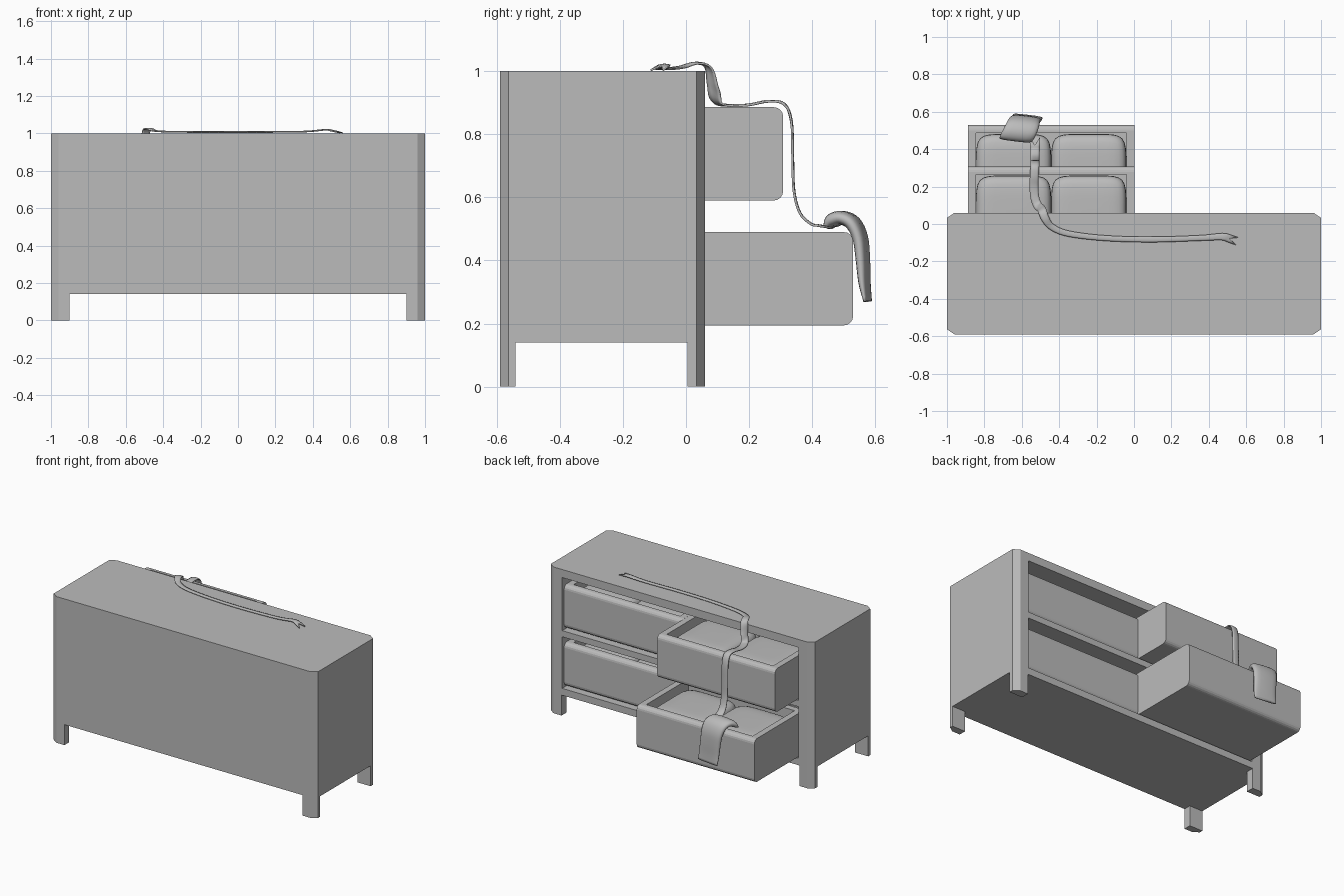
import bpy, bmesh, math
from mathutils import Vector

if "Cube" in bpy.data.objects:
    bpy.data.objects.remove(bpy.data.objects["Cube"])

grey = bpy.data.materials.new("plain grey")
grey.diffuse_color = (0.5, 0.5, 0.5, 1)
grey.use_nodes = True
grey.node_tree.nodes["Principled BSDF"].inputs["Base Color"].default_value = grey.diffuse_color


def make(name, verts, faces, smooth=False):
    mesh = bpy.data.meshes.new(name)
    mesh.from_pydata([tuple(v) for v in verts], [], faces)
    bm = bmesh.new()
    bm.from_mesh(mesh)
    bmesh.ops.recalc_face_normals(bm, faces=bm.faces)
    bm.to_mesh(mesh)
    bm.free()
    mesh.materials.append(grey)
    for p in mesh.polygons:
        p.use_smooth = smooth
    ob = bpy.data.objects.new(name, mesh)
    bpy.context.collection.objects.link(ob)
    return ob


def prism(name, outline, lo, hi, place):
    """Extrude a closed outline; place(a, b, h) returns the 3D point."""
    n = len(outline)
    verts = [place(a, b, h) for h in (lo, hi) for a, b in outline]
    faces = [list(range(n)), list(range(n, 2 * n))]
    faces += [[i, (i + 1) % n, n + (i + 1) % n, n + i] for i in range(n)]
    return make(name, verts, faces)


def cut(target, x0, x1, y0, y1, z0, z1):
    box = prism(target.name + "_cutter", [(x0, y0), (x1, y0), (x1, y1), (x0, y1)],
                z0, z1, lambda a, b, h: (a, b, h))
    box.hide_render = True
    box.hide_viewport = True
    box.display_type = 'WIRE'
    mod = target.modifiers.new("cut", 'BOOLEAN')
    mod.object = box
    mod.operation = 'DIFFERENCE'
    mod.solver = 'EXACT'


def smooth_path(points, steps):
    """Catmull-Rom through rows of numbers."""
    rows = [Vector(p) for p in points]
    rows = [2 * rows[0] - rows[1]] + rows + [2 * rows[-1] - rows[-2]]
    out = []
    for i in range(1, len(rows) - 2):
        a, b, c, d = rows[i - 1:i + 3]
        for s in range(steps):
            t = s / steps
            out.append(0.5 * (2 * b + (c - a) * t + (2 * a - 5 * b + 4 * c - d) * t * t
                              + (3 * b - a - 3 * c + d) * t ** 3))
    return out + [rows[-2]]


def frames(pts):
    """Tangent, sideways and normal directions along a path."""
    res = []
    for i in range(len(pts)):
        t = (pts[min(i + 1, len(pts) - 1)] - pts[max(i - 1, 0)]).normalized()
        w = Vector((t.y, -t.x, 0)).normalized()
        res.append((t, w, w.cross(t)))
    return res


# Cabinet: chamfered block with legs and two wide openings
X, Y0, Y1, CX, CY = 1.0, -0.59, 0.06, 0.04, 0.027
plan = [(-X + CX, Y0), (X - CX, Y0), (X, Y0 + CY), (X, Y1 - CY),
        (X - CX, Y1), (-X + CX, Y1), (-X, Y1 - CY), (-X, Y0 + CY)]
cabinet = prism("cabinet", plan, 0, 1, lambda a, b, h: (a, b, h))
cut(cabinet, -0.9, 0.9, -0.8, 0.3, -0.2, 0.14)
cut(cabinet, -1.2, 1.2, -0.54, 0.005, -0.2, 0.14)
cut(cabinet, -0.895, 0.895, -0.55, 0.3, 0.187, 0.54)
cut(cabinet, -0.895, 0.895, -0.55, 0.3, 0.582, 0.945)


# Drawers: rounded front edges, hollow inside, two cushions each
def cushion(name, centre, half):
    bm = bmesh.new()
    bmesh.ops.create_cube(bm, size=2)
    bmesh.ops.subdivide_edges(bm, edges=bm.edges[:], cuts=11, use_grid_fill=True)
    for v in bm.verts:
        p = 6
        r = sum(abs(c) ** p for c in v.co) ** (1 / p)
        v.co = Vector([c / r * h + o for c, h, o in zip(v.co, half, centre)])
    verts = [v.co.copy() for v in bm.verts]
    faces = [[v.index for v in f.verts] for f in bm.faces]
    bm.free()
    make(name, verts, faces, True)


def drawer(name, x0, front, z0):
    depth, height, wall, r = 0.54, 0.296, 0.043, 0.03
    x1, back, z1 = x0 + 0.89, front - depth, z0 + height
    arc = [i * math.pi / 8 for i in range(5)]
    side = [(back, z0)]
    side += [(front - r + r * math.sin(a), z0 + r - r * math.cos(a)) for a in arc]
    side += [(front - r + r * math.cos(a), z1 - r + r * math.sin(a)) for a in arc]
    side += [(back, z1)]
    body = prism(name, side, x0, x1, lambda a, b, h: (h, a, b))
    cut(body, x0 + wall, x1 - wall, back + wall, front - wall, z0 + 0.025, z1 + 0.1)
    half = (0.201, (depth - 2 * wall) / 2 - 0.006, 0.12)
    for k, sx in (("a", 0.244), ("b", 0.646)):
        cushion(name + "_cushion_" + k,
                (x0 + sx, (back + front) / 2, z0 + 0.025 + half[2]), half)


drawer("upper_open_drawer", -0.888, 0.308, 0.59)
drawer("lower_open_drawer", -0.888, 0.53, 0.194)
drawer("upper_closed_drawer", 0.003, 0.042, 0.59)
drawer("lower_closed_drawer", 0.003, 0.042, 0.194)

# Long sash with forked ends: x, y, z, width
sash_points = [
    (0.51, -0.078, 1.012, 0.042), (0.47, -0.068, 1.018, 0.036), (0.35, -0.075, 1.008, 0.028),
    (0.1, -0.083, 1.006, 0.028), (-0.15, -0.076, 1.006, 0.028), (-0.35, -0.052, 1.007, 0.03),
    (-0.44, -0.015, 1.012, 0.034), (-0.475, 0.03, 1.024, 0.042), (-0.49, 0.07, 1.012, 0.046),
    (-0.5, 0.085, 0.95, 0.046), (-0.515, 0.1, 0.9, 0.046), (-0.53, 0.14, 0.89, 0.046),
    (-0.535, 0.2, 0.892, 0.046), (-0.533, 0.26, 0.903, 0.046), (-0.53, 0.31, 0.895, 0.046),
    (-0.53, 0.333, 0.84, 0.046), (-0.53, 0.337, 0.72, 0.046), (-0.53, 0.341, 0.62, 0.046),
    (-0.53, 0.36, 0.55, 0.048), (-0.53, 0.395, 0.515, 0.052), (-0.53, 0.42, 0.509, 0.054)]
rows = smooth_path(sash_points, 5)
pts = [r.xyz if len(r) == 3 else Vector(r[:3]) for r in rows]
verts, faces, cols = [], [], 5
for i, (p, (t, w, n), r) in enumerate(zip(pts, frames(pts), rows)):
    end = -1 if i == 0 else 1 if i == len(pts) - 1 else 0
    for c in range(cols):
        u = c / (cols - 1) * 2 - 1
        fork = end * 0.045 * abs(u)
        verts.append(p + w * (u * r[3] / 2) + t * fork + n * 0.003 * (1 - u * u))
for i in range(len(pts) - 1):
    for c in range(cols - 1):
        a = i * cols + c
        faces.append([a, a + 1, a + cols + 1, a + cols])
sash = make("sash", verts, faces, True)
thick = sash.modifiers.new("thickness", 'SOLIDIFY')
thick.thickness = 0.006
thick.offset = 0

# Folded cloth over the lower drawer front: x, y, z, width, thickness
cloth_points = [
    (-0.635, 0.45, 0.505, 0.17, 0.02), (-0.625, 0.465, 0.525, 0.18, 0.045),
    (-0.61, 0.495, 0.535, 0.18, 0.045), (-0.595, 0.53, 0.518, 0.175, 0.045),
    (-0.585, 0.553, 0.47, 0.165, 0.042), (-0.578, 0.561, 0.4, 0.16, 0.038),
    (-0.572, 0.566, 0.33, 0.16, 0.03), (-0.568, 0.576, 0.27, 0.16, 0.016)]
rows = smooth_path(cloth_points, 4)
pts = [Vector(r[:3]) for r in rows]
verts, faces, n_ring = [], [], 20
side_dir = Vector((1, -0.12, 0)).normalized()
for p, (t, w, n), r in zip(pts, frames(pts), rows):
    n = side_dir.cross(t).normalized()
    for k in range(n_ring):
        a = 2 * math.pi * k / n_ring
        ca, sa = math.cos(a), math.sin(a)
        u = math.copysign(abs(ca) ** 0.6, ca) * r[3] / 2
        v = math.copysign(abs(sa) ** 0.8, sa) * r[4] / 2
        verts.append(p + side_dir * u + n * v)
for i in range(len(pts) - 1):
    for k in range(n_ring):
        a, b = i * n_ring + k, i * n_ring + (k + 1) % n_ring
        faces.append([a, b, b + n_ring, a + n_ring])
faces += [list(range(n_ring)), list(range(len(verts) - n_ring, len(verts)))]
make("folded_cloth", verts, faces, True)
